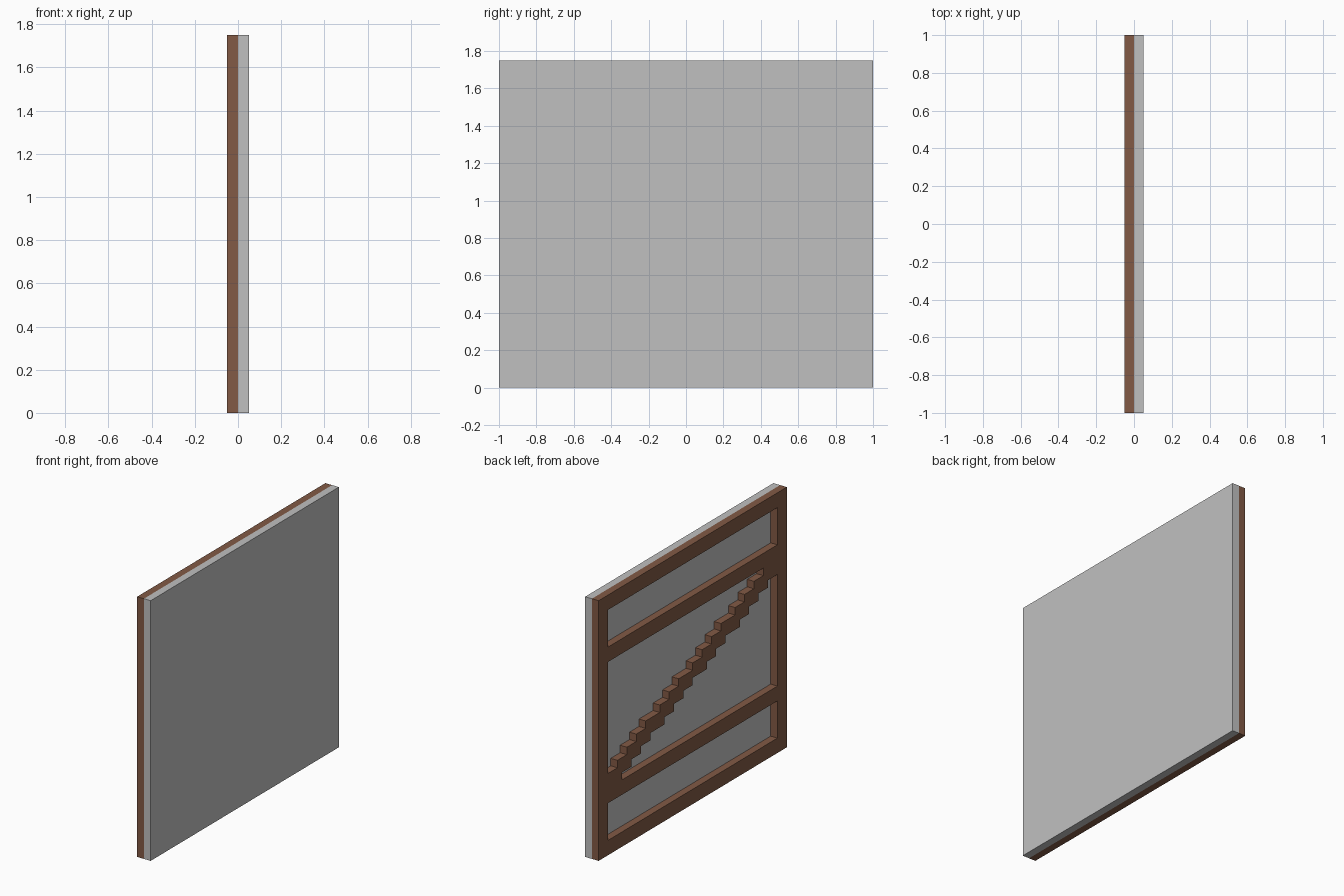
import bpy, bmesh

if "Cube" in bpy.data.objects:
    bpy.data.objects.remove(bpy.data.objects["Cube"])

def material(name, rgb):
    m = bpy.data.materials.new(name)
    m.diffuse_color = (*rgb, 1)
    m.use_nodes = True
    m.node_tree.nodes["Principled BSDF"].inputs["Base Color"].default_value = m.diffuse_color
    return m

GREY = material("grey_panel", (0.53, 0.53, 0.53))
BROWN = material("brown_wood", (0.223, 0.102, 0.060))

def slab(name, outline, x0, x1, mat):
    """Extrude a (y, z) outline from x0 to x1."""
    bm = bmesh.new()
    face = bm.faces.new([bm.verts.new((x0, y, z)) for y, z in outline])
    ext = bmesh.ops.extrude_face_region(bm, geom=[face])
    moved = [g for g in ext["geom"] if isinstance(g, bmesh.types.BMVert)]
    bmesh.ops.translate(bm, verts=moved, vec=(x1 - x0, 0, 0))
    if not any(f.is_valid and all(abs(v.co.x - x0) < 1e-6 for v in f.verts) for f in bm.faces):
        bm.faces.new([v for v in bm.verts if abs(v.co.x - x0) < 1e-6])
    bmesh.ops.recalc_face_normals(bm, faces=bm.faces)
    me = bpy.data.meshes.new(name)
    bm.to_mesh(me)
    bm.free()
    me.materials.append(mat)
    ob = bpy.data.objects.new(name, me)
    bpy.context.collection.objects.link(ob)
    return ob

def rect(y0, y1, z0, z1):
    return [(y0, z0), (y1, z0), (y1, z1), (y0, z1)]

H = 1.75

# flat backing panel
slab("panel", rect(-1, 1, 0, H), 0, 0.05, GREY)

# upright stiles
for label, y in (("left", -1), ("right", 0.9)):
    slab(label + "_stile", rect(y, y + 0.1, 0, H), -0.05, 0, BROWN)

# horizontal rails
for label, z in (("bottom", 0), ("lower", 0.35), ("upper", 1.3), ("top", 1.65)):
    slab(label + "_rail", rect(-0.9, 0.9, z, z + 0.1), -0.05, 0, BROWN)

# stepped diagonal brace: upper stair edge, lower edge is its half-turn copy
y, z = 0.9, 0.55
stair = [(0.9, 0.45), (y, z)]
for run in (2, 2, 2, 2, 3, 2, 2, 3, 2, 2, 2, 3, 2, 2, 2):
    y -= run * 0.05
    stair += [(y, z), (y, z + 0.05)]
    z += 0.05
outline = stair + [(-a, H - b) for a, b in stair]
slab("diagonal_brace", outline, -0.05, 0, BROWN)
